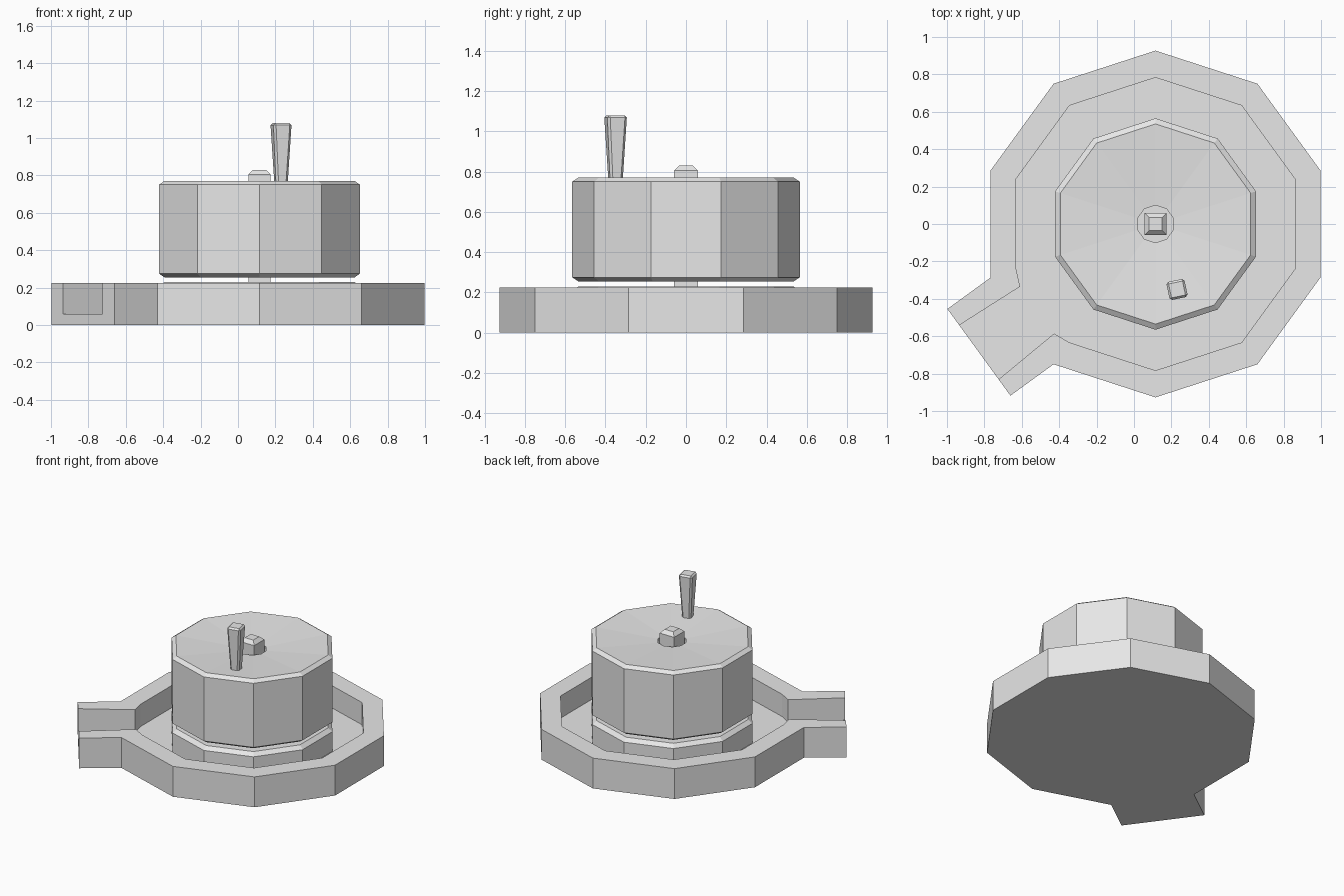
import bpy, bmesh
from math import sin, cos, radians
from mathutils import Vector

cube = bpy.data.objects.get("Cube")
if cube:
    bpy.data.objects.remove(cube)

stone = bpy.data.materials.new("stone_grey")
stone.use_nodes = True
GREY = (0.8, 0.8, 0.8, 1)
stone.diffuse_color = GREY
stone.node_tree.nodes["Principled BSDF"].inputs["Base Color"].default_value = GREY

CX = 0.115      # centre of the round parts
SIDES = 10
STEP = 360 / SIDES


def finish(name, bm):
    bmesh.ops.recalc_face_normals(bm, faces=bm.faces)
    mesh = bpy.data.meshes.new(name)
    bm.to_mesh(mesh)
    bm.free()
    mesh.materials.append(stone)
    obj = bpy.data.objects.new(name, mesh)
    bpy.context.collection.objects.link(obj)
    return obj


def polar(r, angle):
    return Vector((CX + r * cos(radians(angle)), r * sin(radians(angle)), 0))


def ring(bm, r, z, sides=SIDES, start=90):
    return [bm.verts.new(polar(r, start + i * 360 / sides) + Vector((0, 0, z)))
            for i in range(sides)]


def bridge(bm, a, b, closed=True):
    n = len(a)
    for i in range(n if closed else n - 1):
        j = (i + 1) % n
        bm.faces.new((a[i], a[j], b[j], b[i]))


def lathe(name, profile, hollow=False, sides=SIDES, start=90):
    """Stack of rings; hollow joins the last ring to the first, else caps."""
    bm = bmesh.new()
    rings = [ring(bm, r, z, sides, start) for r, z in profile]
    for a, b in zip(rings, rings[1:]):
        bridge(bm, a, b)
    if hollow:
        bridge(bm, rings[-1], rings[0])
    else:
        bm.faces.new(rings[0])
        bm.faces.new(rings[-1])
    return finish(name, bm)


# Basin: ten-sided tray with a channelled spout
def build_basin(rim_z=0.225, floor_z=0.06, r_out=0.927, r_in=0.783):
    heading = 216
    out = Vector((cos(radians(heading)), sin(radians(heading)), 0))
    side = Vector((-out.y, out.x, 0))

    def spout(u, w):
        return Vector((CX, 0, 0)) + out * u + side * w

    def arc(r):
        return [polar(r, heading + STEP / 2 + i * STEP) for i in range(SIDES)]

    half = r_out * sin(radians(STEP / 2))
    tip = 1.167
    outer = [spout(tip, half)] + arc(r_out) + [spout(tip, -half)]
    inner = ([spout(tip, 0.179), spout(r_in, 0.155)] + arc(r_in)
             + [spout(r_in, -0.155), spout(tip, -0.179)])

    bm = bmesh.new()

    def row(points, z):
        return [bm.verts.new((p.x, p.y, z)) for p in points]

    foot, rim = row(outer, 0), row(outer, rim_z)
    lip, floor = row(inner, rim_z), row(inner, floor_z)
    bridge(bm, foot, rim, closed=False)
    bridge(bm, lip, floor, closed=False)
    bm.faces.new(rim + lip[::-1])
    bm.faces.new(floor)
    bm.faces.new(foot)
    # open end of the spout
    bm.faces.new((foot[0], foot[-1], rim[-1], lip[-1],
                  floor[-1], floor[0], lip[0], rim[0]))
    return finish("basin", bm)


build_basin()

# Fixed lower stone and turning upper stone with a dished top and a centre hole
lathe("lower_stone", [(0.565, 0.06), (0.565, 0.205), (0.535, 0.23)])
lathe("upper_stone", [(0.1, 0.742), (0.535, 0.77), (0.565, 0.75),
                      (0.565, 0.275), (0.535, 0.255), (0.1, 0.255)], hollow=True)

# Square centre peg with a chamfered top
ROOT2 = 2 ** 0.5
lathe("centre_peg", [(0.06 * ROOT2, 0.2), (0.06 * ROOT2, 0.805),
                     (0.035 * ROOT2, 0.83)], sides=4, start=45)

# Tapered handle set off-centre on the upper stone
bm = bmesh.new()
bmesh.ops.create_cube(bm, size=1)
for v in bm.verts:
    width = 0.1 if v.co.z > 0 else 0.058
    v.co = Vector((v.co.x * width, v.co.y * width, 1.08 if v.co.z > 0 else 0.7))
handle = finish("handle", bm)
handle.location = (0.23, -0.35, 0)
handle.rotation_euler.z = radians(12)
bevel = handle.modifiers.new("edge_chamfer", 'BEVEL')
bevel.width = 0.012
bevel.segments = 1
